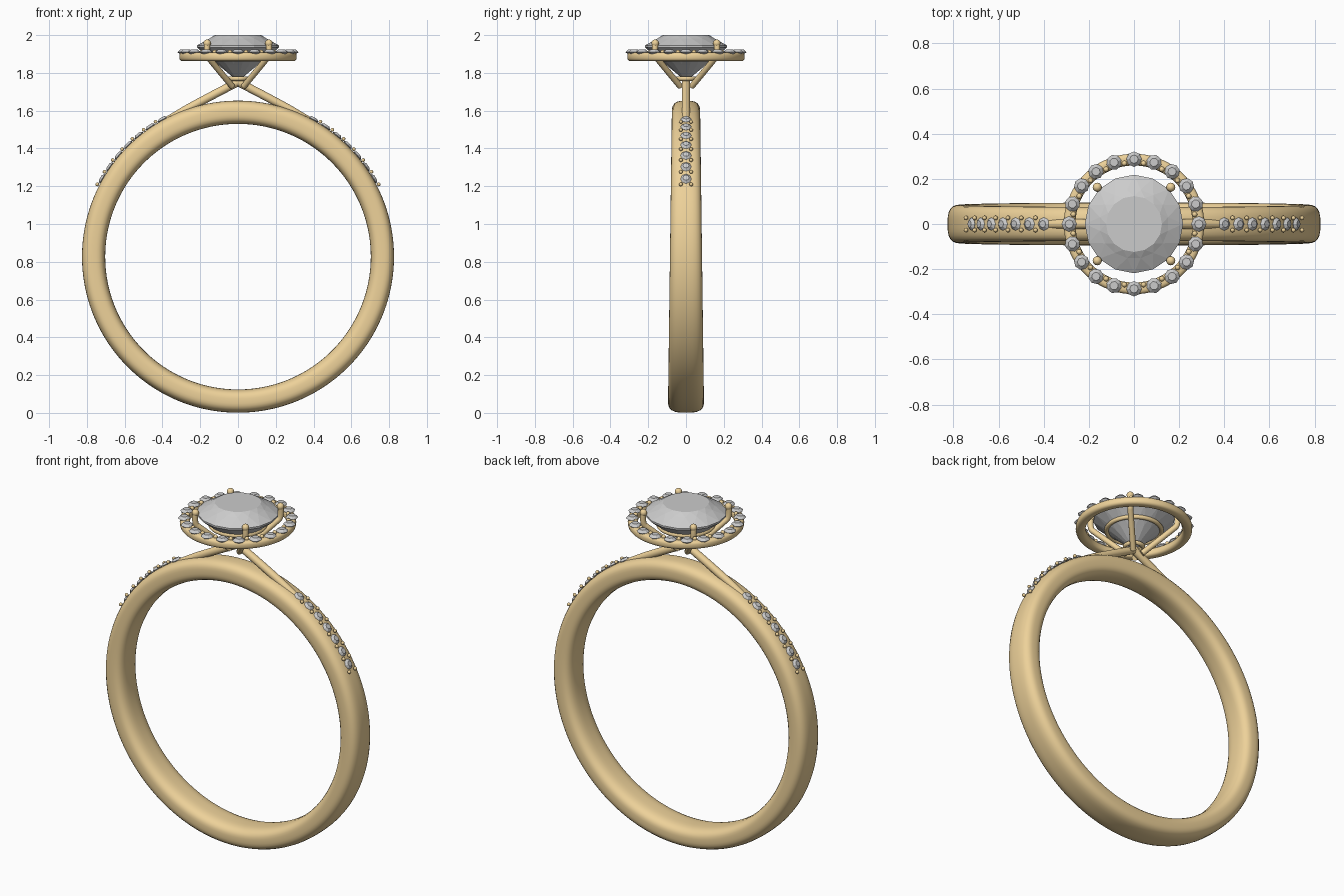
import bpy, bmesh
from math import sin, cos, pi, radians
from mathutils import Matrix, Vector

if "Cube" in bpy.data.objects:
    bpy.data.objects.remove(bpy.data.objects["Cube"])

gold = bpy.data.materials.new("gold")
gold.diffuse_color = (0.85, 0.64, 0.32, 1)
gold.use_nodes = True
gold.node_tree.nodes["Principled BSDF"].inputs["Base Color"].default_value = gold.diffuse_color
CZ, R_IN, R_OUT = 0.827, 0.703, 0.826


def finish(bm, name, mat=None, smooth=True):
    bmesh.ops.recalc_face_normals(bm, faces=bm.faces)
    for f in bm.faces:
        f.smooth = smooth
    me = bpy.data.meshes.new(name)
    bm.to_mesh(me)
    bm.free()
    ob = bpy.data.objects.new(name, me)
    bpy.context.collection.objects.link(ob)
    if mat:
        me.materials.append(mat)
    return ob


def sweep_ring(name, steps, section, place):
    """Closed loop: section(t) gives (radial, across) points, place maps them to space."""
    bm = bmesh.new()
    loops = []
    for i in range(steps):
        t = 2 * pi * i / steps
        loops.append([bm.verts.new(place(t, u, v)) for u, v in section(t)])
    n = len(loops[0])
    for i in range(steps):
        a, b = loops[i], loops[(i + 1) % steps]
        for j in range(n):
            bm.faces.new((a[j], a[(j + 1) % n], b[(j + 1) % n], b[j]))
    return finish(bm, name, gold)


def superellipse(cu, a, b, e, n=32):
    pts = []
    for k in range(n):
        c, s = cos(2 * pi * k / n), sin(2 * pi * k / n)
        m = (abs(c) ** e + abs(s) ** e) ** (-1 / e)
        pts.append((cu + a * c * m, b * s * m))
    return pts


def flat_ring(name, radius, z, a, b, e=2, n=16):
    return sweep_ring(name, 96, lambda t: superellipse(radius, a, b, e, n),
                      lambda t, u, v: (u * cos(t), u * sin(t), z + v))


def add_gem(bm, mat, rings, sides):
    """Faceted stone from (radius, height, half-step turn) rings; the last is the culet height."""
    loops = []
    for r, z, turn in rings[:-1]:
        loops.append([bm.verts.new(mat @ Vector((r * cos(2 * pi * (k + turn) / sides),
                                                 r * sin(2 * pi * (k + turn) / sides), z)))
                      for k in range(sides)])
    bm.faces.new(loops[0])
    for (a, b, ra, rb) in zip(loops, loops[1:], rings, rings[1:]):
        for k in range(sides):
            j = (k + 1) % sides
            if ra[2] == rb[2]:
                bm.faces.new((a[k], b[k], b[j], a[j]))
            elif rb[2] > ra[2]:
                bm.faces.new((a[k], b[k], a[j]))
                bm.faces.new((a[j], b[k], b[j]))
            else:
                bm.faces.new((a[k], b[k], b[j]))
                bm.faces.new((a[k], b[j], a[j]))
    tip = bm.verts.new(mat @ Vector((0, 0, rings[-1])))
    for k in range(sides):
        bm.faces.new((loops[-1][k], tip, loops[-1][(k + 1) % sides]))


def beads(name, points, radius):
    bm = bmesh.new()
    for p in points:
        bmesh.ops.create_uvsphere(bm, u_segments=12, v_segments=8, radius=radius,
                                  matrix=Matrix.Translation(p))
    return finish(bm, name, gold)


def tube(name, pts, radius, order=3):
    cu = bpy.data.curves.new(name, 'CURVE')
    cu.dimensions = '3D'
    cu.bevel_depth = radius
    cu.bevel_resolution = 4
    cu.use_fill_caps = True
    sp = cu.splines.new('NURBS')
    sp.points.add(len(pts) - 1)
    for p, co in zip(sp.points, pts):
        p.co = (*co, 1)
    sp.use_endpoint_u = True
    sp.order_u = order
    sp.resolution_u = 8
    cu.materials.append(gold)
    ob = bpy.data.objects.new(name, cu)
    bpy.context.collection.objects.link(ob)
    bpy.ops.object.select_all(action='DESELECT')
    ob.select_set(True)
    bpy.context.view_layer.objects.active = ob
    bpy.ops.object.convert(target='MESH')


# Band: rounded section, narrowing towards the top
def band_section(t):
    half = 0.085 + 0.01 * -cos(t)
    return superellipse((R_IN + R_OUT) / 2, (R_OUT - R_IN) / 2, half, 3)


sweep_ring("band", 160, band_section,
           lambda t, u, v: (u * sin(t), v, CZ + u * cos(t)))

# Head: halo, seat ring and base ring
flat_ring("halo", 0.285, 1.885, 0.026, 0.023, 3, 20)
flat_ring("seat_ring", 0.147, 1.872, 0.012, 0.012)
flat_ring("base_ring", 0.048, 1.77, 0.012, 0.012)

# Centre stone
bm = bmesh.new()
add_gem(bm, Matrix(), [(0.124, 2.0, 0), (0.154, 1.982, 0.5), (0.218, 1.945, 0),
                       (0.218, 1.935, 0), (0.11, 1.845, 0.5), 1.755], 16)
finish(bm, "centre_stone", smooth=False)

# Prongs with ball tips, and shoulder arms
tips = []
for sx in (-1, 1):
    for sy in (-1, 1):
        path = [(0.03, 1.728), (0.09, 1.80), (0.145, 1.867), (0.168, 1.895), (0.163, 1.957)]
        tube("prong", [(sx * d, sy * d, z) for d, z in path], 0.016)
        tips.append((sx * 0.163, sy * 0.163, 1.957))
    tube("shoulder_arm", [(sx * x, 0, z) for x, z in
                          ((-0.01, 1.757), (0.1, 1.70), (0.2, 1.647), (0.29, 1.598), (0.4, 1.53))], 0.022)
beads("prong_tips", tips, 0.02)

# Halo stones and the beads between them
small = [(0.55, 0.4, 0), (1, 0, 0), -0.8]
bm = bmesh.new()
for k in range(20):
    m = Matrix.Rotation(k * pi / 10, 4, 'Z') @ Matrix.Translation((0.287, 0, 1.91))
    add_gem(bm, m @ Matrix.Scale(0.034, 4), small, 8)
finish(bm, "halo_stones", smooth=False)
beads("halo_beads", [(r * cos((k + 0.5) * pi / 10), r * sin((k + 0.5) * pi / 10), 1.91)
                     for k in range(20) for r in (0.272,)], 0.012)

# Shoulder stones in a row on each side, with bead pairs
bm = bmesh.new()
pts = []
step = 5.23
for s in (-1, 1):
    for k in range(7):
        a = radians(28.8 + step * k) * s
        m = Matrix.Translation((0, 0, CZ)) @ Matrix.Rotation(a, 4, 'Y') @ Matrix.Translation((0, 0, 0.829))
        add_gem(bm, m @ Matrix.Scale(0.029, 4), small, 8)
        b = a + s * radians(step / 2)
        pts += [(0.837 * sin(b), y, CZ + 0.837 * cos(b)) for y in (-0.027, 0.027)]
finish(bm, "shoulder_stones", smooth=False)
beads("shoulder_beads", pts, 0.01)
